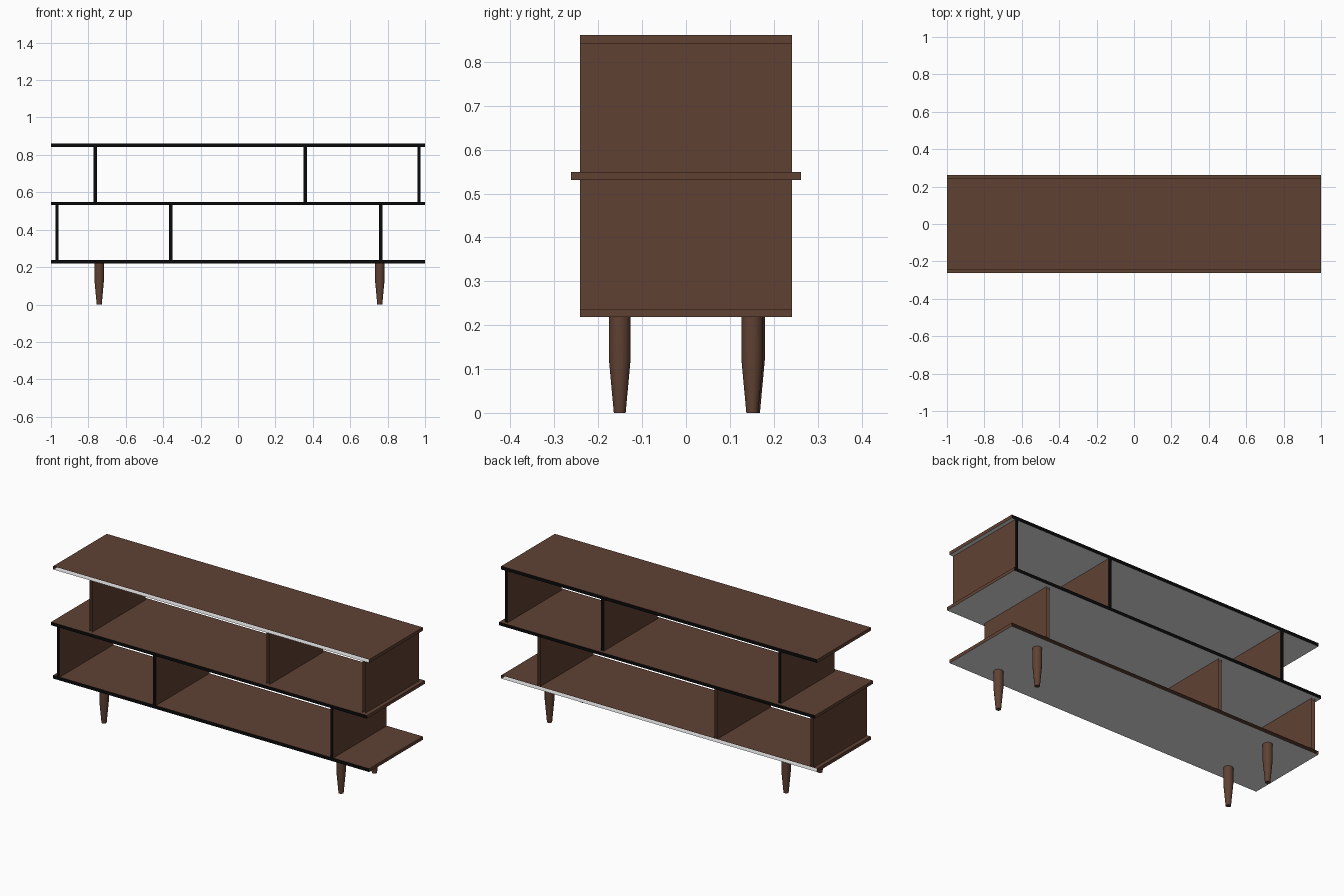
import bpy, bmesh, math

if "Cube" in bpy.data.objects:
    bpy.data.objects.remove(bpy.data.objects["Cube"])


def material(name, rgb):
    m = bpy.data.materials.new(name)
    m.diffuse_color = (*rgb, 1.0)
    m.use_nodes = True
    m.node_tree.nodes["Principled BSDF"].inputs["Base Color"].default_value = m.diffuse_color
    return m


BROWN = material("dark_walnut", (0.115, 0.053, 0.033))
BLACK = material("black_edge", (0.003, 0.003, 0.003))
WHITE = material("white_underside", (1.0, 1.0, 1.0))


def add_object(name, bm, mats):
    mesh = bpy.data.meshes.new(name)
    bm.to_mesh(mesh)
    bm.free()
    for m in mats:
        mesh.materials.append(m)
    obj = bpy.data.objects.new(name, mesh)
    bpy.context.collection.objects.link(obj)
    return obj


def panel(name, x, y, z, open_side=0, upright=False):
    """Box from (min, max) ranges: black front/back edges, white underside.
    open_side -1 / 1 leaves the front / back edge open."""
    bm = bmesh.new()
    bmesh.ops.create_cube(bm, size=1)
    for v in bm.verts:
        v.co = [(r[0] + r[1]) / 2 + c * (r[1] - r[0]) for r, c in zip((x, y, z), v.co)]
    bm.normal_update()
    drop = []
    for f in bm.faces:
        n = f.normal
        if abs(n.y) > 0.5:
            f.material_index = 1
            if n.y * open_side > 0.5:
                drop.append(f)
        elif abs(n.z) > 0.5:
            if upright:
                drop.append(f)      # hidden against the boards
            elif n.z < 0:
                f.material_index = 2
    bmesh.ops.delete(bm, geom=drop, context='FACES')
    return add_object(name, bm, (BROWN, BLACK, WHITE))


FULL = (-1.0, 1.0)
DEPTH = (-0.242, 0.242)

# Horizontal boards
panel("bottom_board", FULL, DEPTH, (0.218, 0.237), open_side=1)
panel("middle_shelf", FULL, (-0.262, 0.262), (0.531, 0.549))
panel("top_board", FULL, DEPTH, (0.842, 0.861), open_side=-1)

# Uprights: the upper row is the lower row turned half a turn
for i, cx in enumerate((-0.968, -0.359, 0.763)):
    for row, s, z in (("lower", 1, (0.237, 0.531)), ("upper", -1, (0.549, 0.842))):
        panel(f"{row}_upright_{i + 1}", (s * cx - 0.009, s * cx + 0.009), DEPTH, z,
              open_side=s, upright=True)

# Turned legs: straight upper part, tapered lower part
PROFILE = ((0.0, 0.0), (0.0135, 0.0), (0.025, 0.125), (0.025, 0.218))


def leg(name, x, y):
    bm = bmesh.new()
    verts = [bm.verts.new((r, 0, z)) for r, z in PROFILE]
    edges = [bm.edges.new(p) for p in zip(verts, verts[1:])]
    bmesh.ops.spin(bm, geom=verts + edges, cent=(0, 0, 0), axis=(0, 0, 1),
                   angle=math.tau, steps=24)
    bmesh.ops.remove_doubles(bm, verts=bm.verts[:], dist=1e-5)
    bmesh.ops.recalc_face_normals(bm, faces=bm.faces[:])
    # the open top makes the outward side ambiguous, so check it
    bm.normal_update()
    if sum(f.normal.dot(f.calc_center_median().xy.to_3d()) for f in bm.faces) < 0:
        bmesh.ops.reverse_faces(bm, faces=bm.faces[:])
    obj = add_object(name, bm, (BROWN,))
    obj.location = (x, y, 0)
    bpy.ops.object.select_all(action='DESELECT')
    obj.select_set(True)
    bpy.context.view_layer.objects.active = obj
    bpy.ops.object.shade_smooth_by_angle(angle=math.radians(30))


leg("front_left_leg", -0.742, -0.151)
leg("front_right_leg", 0.758, -0.151)
leg("back_left_leg", -0.742, 0.155)
leg("back_right_leg", 0.758, 0.151)
